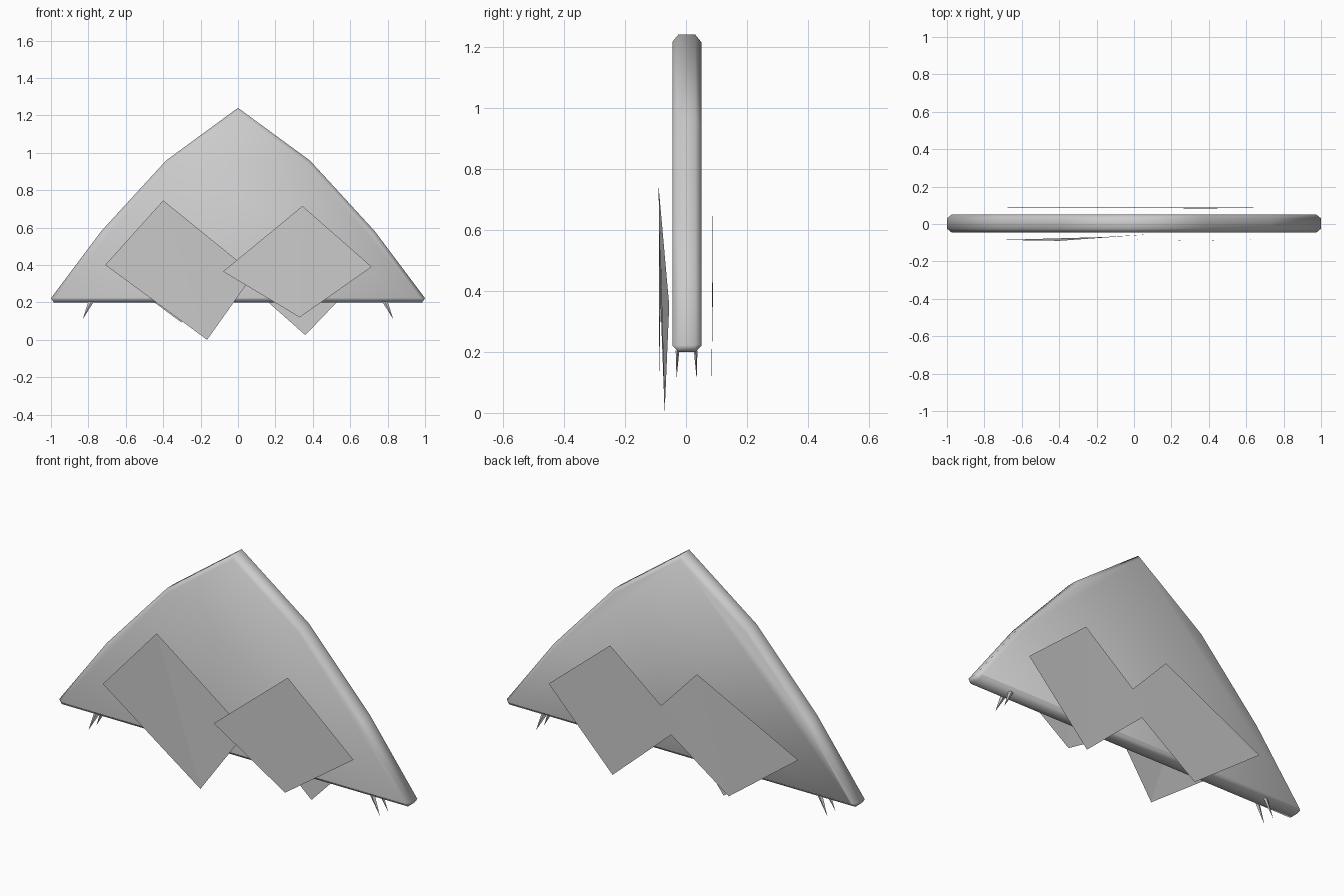
import bpy, bmesh, math
from mathutils import Vector

if "Cube" in bpy.data.objects:
    bpy.data.objects.remove(bpy.data.objects["Cube"])


def add_object(name, bm):
    mesh = bpy.data.meshes.new(name)
    bm.to_mesh(mesh)
    bm.free()
    obj = bpy.data.objects.new(name, mesh)
    bpy.context.collection.objects.link(obj)
    return obj


# Thick arched slab: mirrored half outline, extruded, with chamfered rims
half = [(0.985, 0.2), (1.0, 0.222), (0.73, 0.582), (0.385, 0.958)]
outline = half + [(0, 1.24)] + [(-x, z) for x, z in reversed(half)]
bm = bmesh.new()
face = bm.faces.new([bm.verts.new((x, -0.045, z)) for x, z in outline])
ext = bmesh.ops.extrude_face_region(bm, geom=[face])
bmesh.ops.translate(bm, vec=(0, 0.095, 0),
                    verts=[v for v in ext["geom"] if isinstance(v, bmesh.types.BMVert)])
bmesh.ops.recalc_face_normals(bm, faces=bm.faces)
rims = [e for e in bm.edges if abs(e.verts[0].co.y - e.verts[1].co.y) < 1e-5]
bmesh.ops.bevel(bm, geom=rims, offset=0.02, segments=1, profile=0.5, affect='EDGES')
slab = add_object("slab", bm)
bpy.context.view_layer.objects.active = slab
slab.select_set(True)
bpy.ops.object.shade_smooth_by_angle(angle=math.radians(50))


# Loose flat sheets on the front and back
def sheet(name, corners):
    bm = bmesh.new()
    f = bm.faces.new([bm.verts.new(c) for c in corners])
    bmesh.ops.triangulate(bm, faces=[f])
    return add_object(name, bm)


sheet("front_left_sheet", [(-0.40, -0.09, 0.745), (-0.71, -0.085, 0.40),
                           (-0.165, -0.07, 0.0), (0.085, -0.055, 0.352)])
sheet("front_right_sheet", [(0.345, -0.088, 0.715), (-0.08, -0.083, 0.365),
                            (0.33, -0.088, 0.12), (0.715, -0.083, 0.39)])
sheet("back_right_sheet", [(0.37, 0.088, 0.69), (0.72, 0.088, 0.40),
                           (0.36, 0.083, 0.025), (-0.03, 0.088, 0.37)])
sheet("back_left_sheet", [(-0.124, 0.088, 0.674), (0.135, 0.087, 0.40),
                          (-0.303, 0.085, 0.093), (-0.70, 0.087, 0.386)])


# Thin spikes under both ends
def spike(name, base, tip):
    base, tip = Vector(base), Vector(tip)
    bm = bmesh.new()
    ring = [bm.verts.new(base + Vector(d)) for d in
            ((0.015, 0, 0), (0, 0.006, 0), (-0.015, 0, 0), (0, -0.006, 0))]
    top = bm.verts.new(tip)
    bm.faces.new(ring)
    for i in range(4):
        bm.faces.new((ring[i], top, ring[(i + 1) % 4]))
    bmesh.ops.recalc_face_normals(bm, faces=bm.faces)
    add_object(name, bm)


for side, s in (("left", -1), ("right", 1)):
    for place, y in (("front", -0.031), ("back", 0.035)):
        spike(f"{side}_{place}_spike", (s * 0.785, y * 0.9, 0.205), (s * 0.83, y, 0.11))
